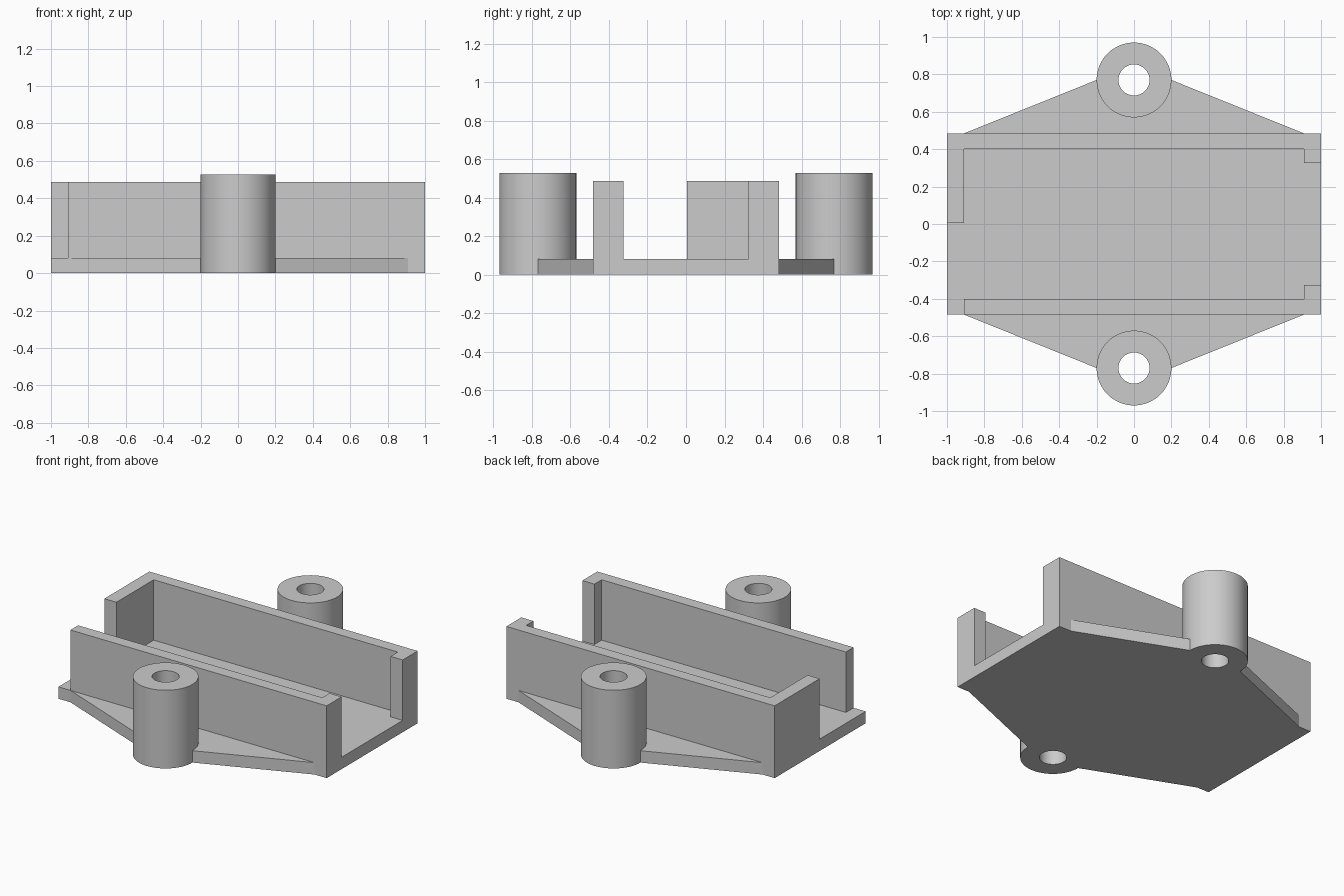
import bpy
import bmesh
from math import sin, cos, pi, radians

cube = bpy.data.objects.get("Cube")
if cube:
    bpy.data.objects.remove(cube, do_unlink=True)

# Main dimensions
END, SIDE = 1.0, 0.484           # half length and half width of the tray
INNER_END, INNER_SIDE = 0.91, 0.402
FLOOR, WALL_TOP = 0.08, 0.487
STUB = 0.325                     # inner end of the short returns
BOSS_Y, BOSS_R, HOLE_R, BOSS_TOP = 0.77, 0.2, 0.083, 0.527
SEGMENTS = 64

grey = bpy.data.materials.new("light_grey")
grey.use_nodes = True
grey.diffuse_color = (0.6, 0.6, 0.6, 1)
grey.node_tree.nodes["Principled BSDF"].inputs["Base Color"].default_value = grey.diffuse_color


def finish(name, bm):
    bmesh.ops.recalc_face_normals(bm, faces=bm.faces)
    mesh = bpy.data.meshes.new(name)
    bm.to_mesh(mesh)
    bm.free()
    mesh.materials.append(grey)
    obj = bpy.data.objects.new(name, mesh)
    bpy.context.collection.objects.link(obj)
    return obj


def prism(name, outline, z0, z1):
    """Extrude a flat outline upwards."""
    bm = bmesh.new()
    face = bm.faces.new([bm.verts.new((x, y, z0)) for x, y in outline])
    top = bmesh.ops.extrude_face_region(bm, geom=[face])["geom"]
    for v in top:
        if isinstance(v, bmesh.types.BMVert):
            v.co.z = z1
    return finish(name, bm)


def tube(name, y):
    """Upright sleeve with a through hole."""
    bm = bmesh.new()
    profile = [(HOLE_R, 0), (BOSS_R, 0), (BOSS_R, BOSS_TOP), (HOLE_R, BOSS_TOP)]
    verts = [bm.verts.new((r, y, z)) for r, z in profile]
    edges = [bm.edges.new((verts[i], verts[(i + 1) % 4])) for i in range(4)]
    bmesh.ops.spin(bm, geom=verts + edges, cent=(0, y, 0), axis=(0, 0, 1),
                   angle=2 * pi, steps=SEGMENTS, use_merge=True)
    bmesh.ops.remove_doubles(bm, verts=bm.verts, dist=0.0001)
    obj = finish(name, bm)
    bpy.ops.object.select_all(action="DESELECT")
    obj.select_set(True)
    bpy.context.view_layer.objects.active = obj
    bpy.ops.object.shade_smooth_by_angle(angle=radians(35))


# Floor plate with tapered wings, notched around the bosses
half = SEGMENTS // 2
back_edge = [(END, SIDE), (INNER_END, SIDE)]
back_edge += [(BOSS_R * cos(pi * i / half), BOSS_Y - BOSS_R * sin(pi * i / half))
              for i in range(half + 1)]
back_edge += [(-INNER_END, SIDE), (-END, SIDE)]
prism("floor_plate", back_edge + [(-x, -y) for x, y in back_edge], 0, FLOOR)

# Front wall: stops short of the right end, returns inwards at the left end
prism("front_wall",
      [(-INNER_END, -SIDE), (END, -SIDE), (END, -STUB), (INNER_END, -STUB),
       (INNER_END, -INNER_SIDE), (-INNER_END, -INNER_SIDE)], FLOOR, WALL_TOP)

# Back wall: short return at the left end, half-width end wall at the right
prism("back_wall",
      [(END, SIDE), (-END, SIDE), (-END, 0.005), (-INNER_END, 0.005),
       (-INNER_END, INNER_SIDE), (INNER_END, INNER_SIDE),
       (INNER_END, STUB), (END, STUB)], FLOOR, WALL_TOP)

# Screw bosses
for side, y in (("front", -BOSS_Y), ("back", BOSS_Y)):
    tube(side + "_screw_boss", y)
